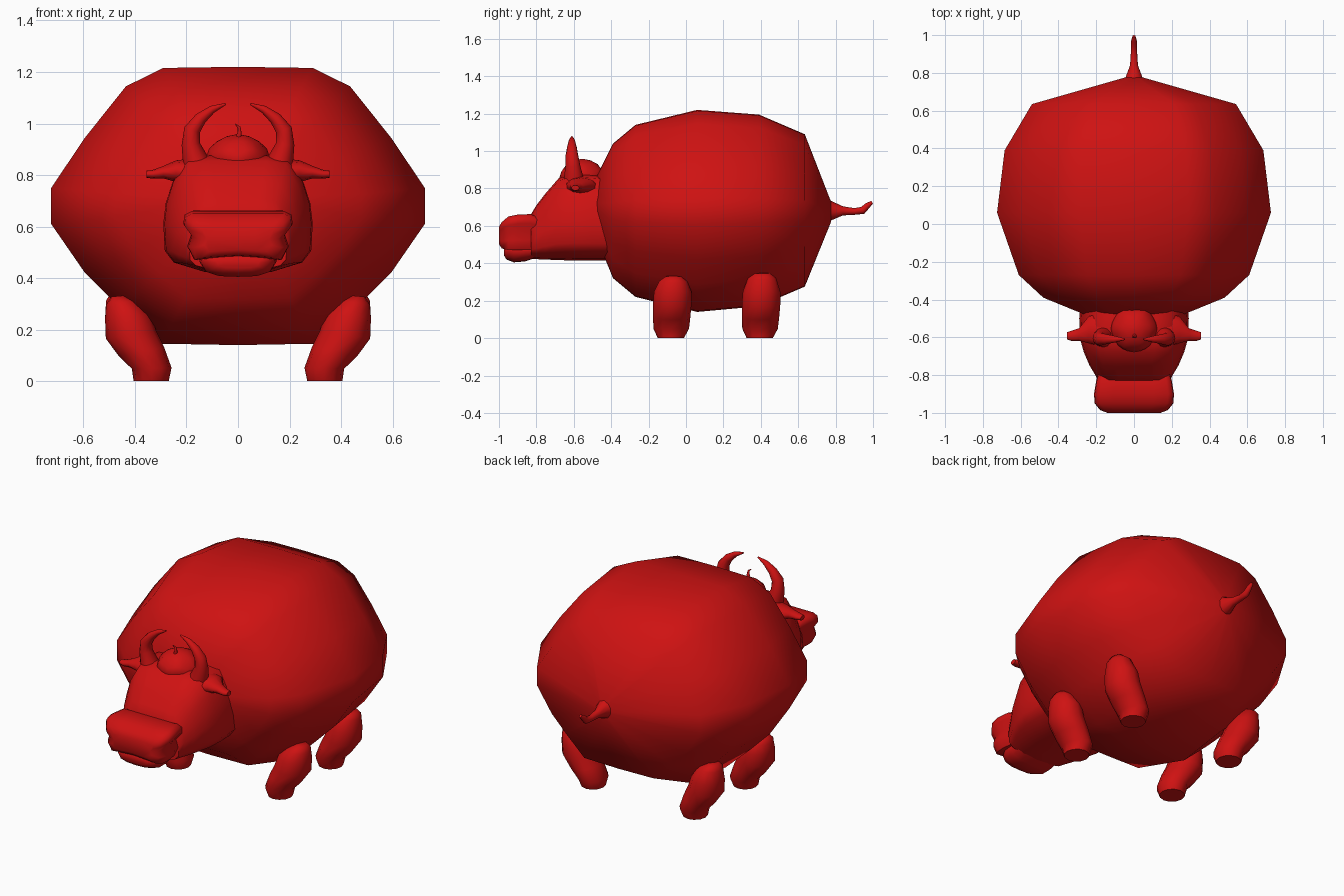
import bpy, bmesh, math
from mathutils import Vector

if "Cube" in bpy.data.objects:
    bpy.data.objects.remove(bpy.data.objects["Cube"])

red = bpy.data.materials.new("red")
red.diffuse_color = (0.62, 0.006, 0.006, 1)
red.use_nodes = True
red.node_tree.nodes["Principled BSDF"].inputs["Base Color"].default_value = red.diffuse_color


def finish(name, bm, angle=60):
    bmesh.ops.recalc_face_normals(bm, faces=bm.faces)
    me = bpy.data.meshes.new(name)
    bm.to_mesh(me)
    bm.free()
    ob = bpy.data.objects.new(name, me)
    bpy.context.collection.objects.link(ob)
    me.materials.append(red)
    bpy.ops.object.select_all(action='DESELECT')
    bpy.context.view_layer.objects.active = ob
    ob.select_set(True)
    bpy.ops.object.shade_smooth_by_angle(angle=math.radians(angle))
    return ob


def loft(name, rings, angle=60):
    """Skin a list of equal-length point rings and close both ends."""
    bm = bmesh.new()
    vs = [[bm.verts.new(p) for p in r] for r in rings]
    n = len(vs[0])
    for a, b in zip(vs, vs[1:]):
        for i in range(n):
            j = (i + 1) % n
            bm.faces.new((a[i], a[j], b[j], b[i]))
    bm.faces.new(vs[0])
    bm.faces.new(vs[-1])
    return finish(name, bm, angle)


def sections(half, stations):
    """Half section (x, z in 0..1) mirrored and scaled to (y, half width, top, bottom)."""
    full = half + [(-x, z) for x, z in half[-2:0:-1]]
    return [[(x * w, y, b + z * (t - b)) for x, z in full] for y, w, t, b in stations]


def tube(name, path, n=10, side=(0, 1, 0)):
    """Path entries: point, in-plane radius, sideways radius."""
    side = Vector(side)
    pts = [Vector(p[0]) for p in path]
    rings = []
    for k, (p, r, s) in enumerate(path):
        t = (pts[min(k + 1, len(pts) - 1)] - pts[max(k - 1, 0)]).normalized()
        nrm = t.cross(side).normalized()
        rings.append([pts[k] + nrm * r * math.cos(2 * math.pi * i / n)
                      + side * s * math.sin(2 * math.pi * i / n) for i in range(n)])
    return loft(name, rings)


def mirror_pair(ob):
    m = ob.modifiers.new("mirror", 'MIRROR')
    m.use_axis[0] = True


# Big barrel body
body_half = [(0, 1), (.40, .996), (.60, .93), (.82, .745), (1, .565), (1, .435),
             (.82, .26), (.64, .14), (.42, .005), (0, 0)]
loft("body", sections(body_half, [
    (-.48, .26, .86, .54), (-.39, .48, 1.04, .32), (-.27, .61, 1.14, .22),
    (.06, .725, 1.22, .14), (.39, .685, 1.195, .17), (.635, .54, 1.09, .275),
    (.775, .05, .73, .62)]), 75)

# Head
head_half = [(0, 1), (.4, 1), (.70, .97), (.88, .78), (.97, .6), (1, .43),
             (.98, .2), (.86, .1), (.45, .02), (0, 0)]
loft("head", sections(head_half, [
    (-.40, .28, .86, .415), (-.5, .29, .87, .415), (-.61, .285, .875, .415),
    (-.68, .265, .855, .417), (-.75, .235, .775, .42), (-.80, .205, .71, .422),
    (-.83, .19, .66, .425)]))

# Muzzle with pinched sides, and lower lip
muzzle_half = [(0, 1), (.5, 1), (.85, 1), (.98, .93), (1, .75), (.86, .53),
               (.93, .3), (.8, .03), (.5, .06), (0, .1)]
loft("muzzle", sections(muzzle_half, [
    (-.79, .19, .645, .47), (-.83, .20, .663, .465), (-.90, .212, .66, .465),
    (-.95, .208, .65, .465), (-.985, .18, .62, .475), (-1.0, .14, .595, .50)]))
lip_half = [(0, 1), (.6, 1), (.95, .85), (1, .6), (.85, .2), (.5, .03), (0, 0)]
loft("lower_lip", sections(lip_half, [
    (-.80, .15, .50, .43), (-.86, .15, .50, .41), (-.92, .145, .50, .405),
    (-.96, .12, .49, .42), (-.972, .09, .475, .44)]))

# Horns
mirror_pair(tube("horns", [
    ((.15, -.60, .78), .05, .06), ((.165, -.60, .86), .05, .052),
    ((.183, -.605, .92), .036, .04), ((.178, -.61, .975), .032, .034),
    ((.145, -.61, 1.02), .024, .026), ((.10, -.61, 1.055), .015, .017),
    ((.048, -.61, 1.076), .004, .004)], 12))

# Ears
mirror_pair(tube("ears", [
    ((.18, -.56, .81), .055, .09), ((.24, -.56, .815), .042, .075),
    ((.29, -.585, .81), .024, .035), ((.33, -.592, .803), .017, .028),
    ((.356, -.592, .803), .014, .02)], 10))

# Hair tuft with scalloped rim and a small curl
tuft = []
for z, r in [(.84, .112), (.865, .122), (.895, .112), (.93, .083), (.95, .045), (.957, .01)]:
    ring = []
    for i in range(24):
        a = 2 * math.pi * i / 24
        drop = .008 * math.cos(6 * a) if r > .1 else 0
        ring.append((r * math.cos(a), -.555 + r * math.sin(a), z + drop))
    tuft.append(ring)
loft("hair_tuft", tuft)
tube("hair_curl", [
    ((.0, -.59, .94), .012, .014), ((.006, -.595, .965), .008, .008),
    ((.004, -.597, .985), .006, .006), ((-.01, -.60, .998), .002, .002)], 8)

# Bent stubby legs
for name, y, top in (("front_legs", -.075, .335), ("back_legs", .40, .352)):
    rings = []
    for x, z, rx, ry, tilt in [(.337, 0, .068, .07, 0), (.335, .05, .077, .095, .05),
                               (.375, .115, .088, .1, .4), (.415, .18, .098, .103, .3),
                               (.428, .25, .088, .1, .15), (.452, top - .03, .06, .075, .3),
                               (.468, top - .005, .025, .04, .2)]:
        rings.append([(x + rx * math.cos(a), y + ry * math.sin(a) + .04 * (z - .15),
                       z - tilt * rx * math.cos(a) * .5)
                      for a in [2 * math.pi * i / 12 for i in range(12)]])
    mirror_pair(loft(name, rings))

# Tail
tube("tail", [
    ((0, .75, .685), .06, .055), ((0, .78, .68), .05, .045), ((0, .84, .68), .024, .022),
    ((0, .90, .677), .018, .018), ((0, .945, .683), .02, .018),
    ((0, .97, .708), .016, .015), ((0, .995, .727), .008, .008)], 10, (1, 0, 0))
